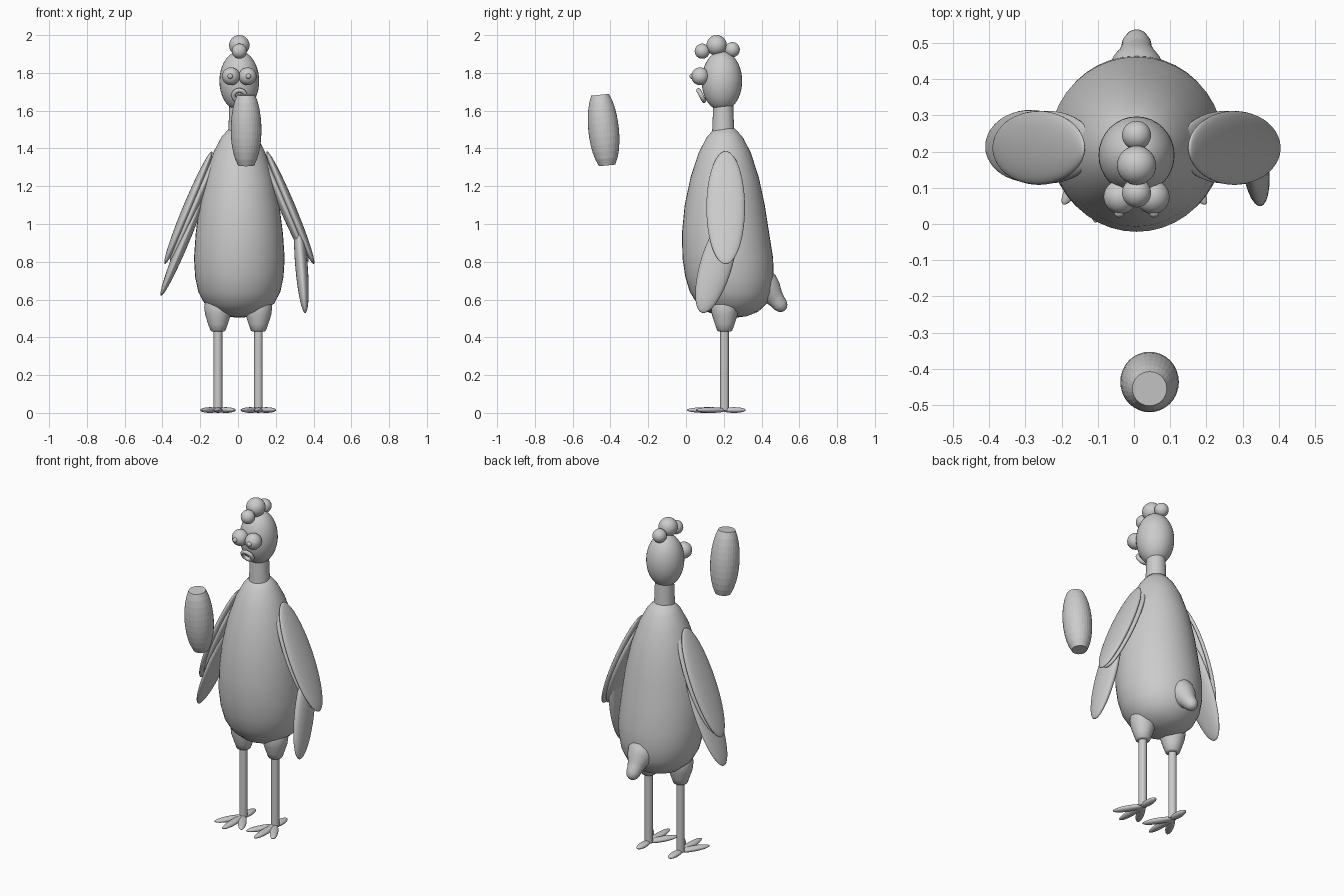
import bpy, bmesh, math
from mathutils import Vector, Matrix

if "Cube" in bpy.data.objects:
    bpy.data.objects.remove(bpy.data.objects["Cube"])

CX = 0.007  # body axis in x


def finish(bm, name, smooth=True):
    bmesh.ops.recalc_face_normals(bm, faces=bm.faces)
    me = bpy.data.meshes.new(name)
    bm.to_mesh(me)
    bm.free()
    ob = bpy.data.objects.new(name, me)
    bpy.context.collection.objects.link(ob)
    if smooth:
        bpy.context.view_layer.objects.active = ob
        bpy.ops.object.select_all(action='DESELECT')
        ob.select_set(True)
        bpy.ops.object.shade_smooth_by_angle(angle=math.radians(40))
    return ob


def ball(name, c, r):
    """Ellipsoid at c with radius or radii r."""
    r = (r, r, r) if isinstance(r, float) else r
    bm = bmesh.new()
    m = Matrix.Translation(c) @ Matrix.Diagonal((*r, 1))
    bmesh.ops.create_uvsphere(bm, u_segments=32, v_segments=20, radius=1, matrix=m)
    return finish(bm, name)


def blade(name, p0, p1, thick, width, side=(0, 1, 0)):
    """Flattened ellipsoid from p0 to p1, wide along 'side'."""
    p0, p1 = Vector(p0), Vector(p1)
    a = (p1 - p0) / 2
    an = a.normalized()
    w = Vector(side) - an * an.dot(Vector(side))
    w.normalize()
    n = w.cross(an)
    rot = Matrix((n * thick, w * width, a)).transposed().to_4x4()
    bm = bmesh.new()
    bmesh.ops.create_uvsphere(bm, u_segments=32, v_segments=24, radius=1,
                              matrix=Matrix.Translation((p0 + p1) / 2) @ rot)
    return finish(bm, name)


def lathe(name, rings, centre, axis=(0, 0, 1), seg=40, smooth=True):
    """Rings are (height, radius); centre is a point or a function of height."""
    q = Vector(axis).to_track_quat('Z', 'Y')
    bm = bmesh.new()
    loops = []
    for h, r in rings:
        o = Vector(centre(h) if callable(centre) else centre)
        loops.append([bm.verts.new(o + q @ Vector((r * math.cos(2 * math.pi * i / seg),
                                                   r * math.sin(2 * math.pi * i / seg), h)))
                      for i in range(seg)])
    for a, b in zip(loops, loops[1:]):
        for i in range(seg):
            j = (i + 1) % seg
            bm.faces.new((a[i], a[j], b[j], b[i]))
    bm.faces.new(loops[0])
    bm.faces.new(loops[-1])
    return finish(bm, name, smooth)


# Body, leaning slightly back towards the bottom
lathe("body", [(.505, .02), (.511, .07), (.535, .135), (.58, .185), (.64, .217), (.72, .234),
               (.82, .24), (.95, .231), (1.1, .212), (1.25, .18), (1.38, .137),
               (1.46, .095), (1.505, .055), (1.512, .02)],
      lambda z: (CX, .205 + .09 * max(0, 1 - z), 0))

# Neck and head
lathe("neck", [(1.47, .06), (1.52, .057), (1.66, .052)], (CX, .197, 0))
ball("head", (CX, .19, 1.757), (.105, .107, .158))

# Comb
for name, y, z, r in (("front", .086, 1.915, .04), ("middle", .162, 1.946, .054), ("back", .245, 1.923, .04)):
    ball("comb_" + name, (CX, y, z), r)

# Eyes and pupils
for tag, s in (("left", -1), ("right", 1)):
    ball("eye_" + tag, (CX + s * .044, .075, 1.782), .047)
    ball("pupil_" + tag, (CX + s * .048, .032, 1.782), .014)

# Round open beak
bm = bmesh.new()
R, r, N, M = .031, .012, 32, 12
m = Matrix.Translation((CX, .081, 1.68)) @ Matrix.Rotation(math.radians(118), 4, 'X')
grid = [[bm.verts.new(m @ Vector(((R + r * math.cos(v)) * math.cos(u), (R + r * math.cos(v)) * math.sin(u),
                                  r * math.sin(v))))
         for v in (2 * math.pi * j / M for j in range(M))] for u in (2 * math.pi * i / N for i in range(N))]
for i in range(N):
    for j in range(M):
        bm.faces.new((grid[i][j], grid[(i + 1) % N][j], grid[(i + 1) % N][(j + 1) % M], grid[i][(j + 1) % M]))
finish(bm, "beak")

# Upper wings, each with a second layer on the inside
for tag, s in (("left", -1), ("right", 1)):
    blade("upper_wing_" + tag, (CX + s * .145, .21, 1.385), (CX + s * .395, .21, .788), .028, .102)
    blade("inner_wing_" + tag, (CX + s * .118, .212, 1.37), (CX + s * .365, .212, .80), .028, .1)

# Lower wings: left one hangs in line, right one swings forward
blade("lower_wing_left", (-.165, .216, 1.2), (-.408, .214, .62), .028, .1)
blade("lower_wing_right", (.315, .235, 1.04), (.356, .085, .53), .033, .085)

# Tail with rounded tip
lathe("tail", [(-.06, .075), (0, .078), (.04, .07), (.08, .052), (.11, .043), (.135, .04),
               (.158, .03), (.17, .015), (.173, .003)], (CX, .415, .677), (0, .60, -.75), 28)

# Thighs, shanks and feet
for tag, x in (("left", -.106), ("right", .108)):
    lathe("thigh_" + tag, [(.43, .03), (.436, .04), (.47, .052), (.52, .068), (.56, .073), (.60, .066), (.64, .04)],
          (x, .205, 0), seg=28)
    lathe("shank_" + tag, [(.012, .023), (.45, .023)], (x, .204, 0), seg=20)
    for toe, dx, dy in (("outer", -.09, -.15), ("middle", 0, -.2), ("inner", .09, -.15), ("back", 0, .112)):
        d = Vector((dx, dy, 0))
        start = Vector((x, .204, .015)) - d.normalized() * .012
        blade("toe_%s_%s" % (toe, tag), start, Vector((x, .204, .015)) + d, .015, .023, (dy, -dx, 0))

# Floating barrel in front of the bird, faceted
rings = [(-.188 + .376 * i / 10, 0) for i in range(11)]
rings = [(h, .081 * math.sqrt(1 - (h / (.222 if h < 0 else .232)) ** 2)) for h, _ in rings]
lathe("barrel", rings, (.043, -.436, 1.497), (0, -.1, 1), 32, smooth=False)
